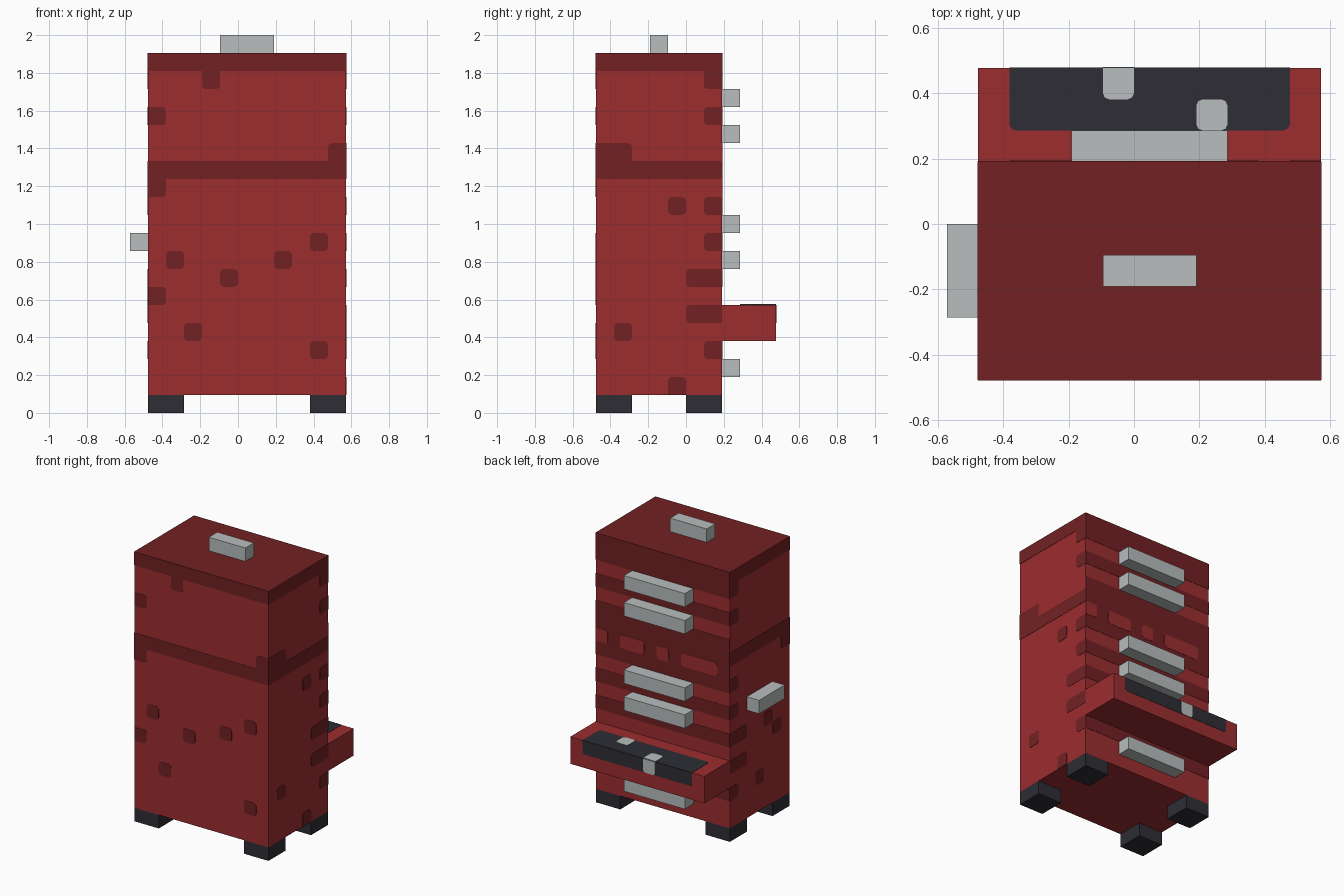
import bpy, bmesh
from mathutils import Vector

cube = bpy.data.objects.get("Cube")
if cube:
    bpy.data.objects.remove(cube, do_unlink=True)

U = 2 / 21                      # one block unit
X0, Y0 = -5 * U, -5 * U         # body corner; body is 11 x 7 x 19 units


def material(name, hex_code):
    def lin(c):
        return c / 12.92 if c <= 0.04045 else ((c + 0.055) / 1.055) ** 2.4
    rgb = [lin(int(hex_code[i:i + 2], 16) / 255) for i in (0, 2, 4)]
    m = bpy.data.materials.new(name)
    m.diffuse_color = (*rgb, 1)
    m.use_nodes = True
    bsdf = m.node_tree.nodes["Principled BSDF"]
    bsdf.inputs["Base Color"].default_value = (*rgb, 1)
    bsdf.inputs["Roughness"].default_value = 0.8
    return m


RED = material("red paint", "9C2D2F")
DARK = material("dark red paint", "722123")
BLACK = material("charcoal", "2D2D35")
GREY = material("light grey metal", "B9BDBD")


def add_object(name, bm, *mats):
    me = bpy.data.meshes.new(name)
    bm.to_mesh(me)
    bm.free()
    for m in mats:
        me.materials.append(m)
    ob = bpy.data.objects.new(name, me)
    bpy.context.collection.objects.link(ob)
    return ob


def box(name, lo, hi, *mats):
    """Box between two corners given in units from the body corner."""
    bm = bmesh.new()
    bmesh.ops.create_cube(bm, size=1)
    for v in bm.verts:
        v.co = Vector([(a + b) / 2 + c * (b - a) for a, b, c in zip(lo, hi, v.co)]) * U
        v.co += Vector((X0, Y0, 0))
    return add_object(name, bm, *mats)


def plates(name, to_world, normal, limits, rects, mat, depth=0.002):
    """Thin rounded plates; corners lying on the panel border stay square."""
    bm = bmesh.new()
    umin, umax, vmin, vmax = limits
    r = 0.2
    for u0, v0, u1, v1 in rects:
        pts = []
        corners = [(u0, v0, 1, 1), (u1, v0, -1, 1), (u1, v1, -1, -1), (u0, v1, 1, -1)]
        for i, (u, v, su, sv) in enumerate(corners):
            if u in (umin, umax) or v in (vmin, vmax):
                pts.append((u, v))
            else:
                cut = [(u, v + sv * r), (u + su * 0.06, v + sv * 0.06), (u + su * r, v)]
                pts += cut if i % 2 == 0 else cut[::-1]
        base = [Vector(to_world(u, v)) * U + Vector((X0, Y0, 0)) for u, v in pts]
        low = [bm.verts.new(p) for p in base]
        top = [bm.verts.new(p + Vector(normal) * depth) for p in base]
        bm.faces.new(low[::-1])
        bm.faces.new(top)
        n = len(base)
        for i in range(n):
            j = (i + 1) % n
            bm.faces.new((low[i], low[j], top[j], top[i]))
    bmesh.ops.recalc_face_normals(bm, faces=bm.faces)
    return add_object(name, bm, mat)


def cells(coords):
    return [(c, k, c + 1, k + 1) for c, k in coords]


# Cabinet body with a dark lid
body = box("cabinet_body", (0, 0, 1), (11, 7, 20), RED, DARK)
for f in body.data.polygons:
    f.material_index = 1 if f.normal.z > 0.5 else 0

# Feet
for sx, x in (("right", 0), ("left", 9)):
    for sy, y in (("front", 0), ("back", 5)):
        box(f"foot_{sy}_{sx}", (x, y, 0), (x + 2, y + 2, 1), BLACK)

# Handles on lid, side and drawer fronts
box("lid_handle", (4, 3, 20), (7, 4, 21), GREY)
box("side_handle", (-1, 2, 9), (0, 5, 10), GREY)
for i, k in enumerate((2, 8, 10, 15, 17)):
    box(f"drawer_handle_{i + 1}", (3, 7, k), (8, 8, k + 1), GREY)

# Open drawer with dark tray opening and tools
box("open_drawer", (0, 7, 4), (11, 10, 6), RED)


def drawer_top(u, v):
    return (u, v, 6)


def drawer_face(u, v):
    return (u, 10, v)


top_lim, face_lim = (0, 11, 7, 10), (0, 11, 4, 6)
plates("tray_opening_top", drawer_top, (0, 0, 1), top_lim, [(1, 8, 10, 10)], BLACK)
plates("tray_opening_face", drawer_face, (0, 1, 0), face_lim, [(1, 5, 10, 6)], BLACK)
plates("tool_tops", drawer_top, (0, 0, 1), top_lim, [(4, 9, 5, 10), (7, 8, 8, 9)], GREY, 0.004)
plates("tool_face", drawer_face, (0, 1, 0), face_lim, [(4, 5, 5, 6)], GREY, 0.004)

# Trim bands and worn patches on the front
W, D = (0, 11, 1, 20), (0, 7, 1, 20)
front = [(0, 19, 11, 20), (0, 13, 11, 14), (3, 17.9, 4, 19.1), (10, 13.5, 11, 15), (0, 12, 1, 13.5)]
front[2] = (3, 18, 4, 19.5)
front += cells([(0, 16), (9, 9), (1, 8), (7, 8), (4, 7), (0, 6), (2, 4), (9, 3)])
plates("front_patches", lambda u, v: (u, 0, v), (0, -1, 0), W, front, DARK)

# Trim bands and worn patches on the sides
shared = [(0, 19, 7, 20), (0, 13, 7, 14), (6, 18, 7, 19.5), (5, 7, 7, 8), (5, 5, 7, 6)]
shared += cells([(6, 16), (6, 11), (6, 9), (6, 3)])
left = shared + [(0, 13.5, 2, 15)] + cells([(4, 11), (1, 4), (4, 1)])
right = shared + [(0, 12, 1, 13.5)] + cells([(2, 7), (1, 6), (3, 3)])
plates("left_side_patches", lambda u, v: (11, u, v), (1, 0, 0), D, left, DARK)
plates("right_side_patches", lambda u, v: (0, u, v), (-1, 0, 0), D, right, DARK)

# Drawer gaps on the back, with a row of light cut-outs in the broad band
gaps = [(0, a, 11, b) for a, b in ((18, 20), (16, 17), (11, 15), (9, 10), (7, 8), (3, 4))]
plates("drawer_gaps", lambda u, v: (u, 7, v), (0, 1, 0), W, gaps, DARK)
slots = [(10, 12, 11, 13), (7, 12, 9, 13), (5, 12, 6, 13), (1, 12, 4, 13)]
plates("band_slots", lambda u, v: (u, 7, v), (0, 1, 0), W, slots, RED, 0.004)
